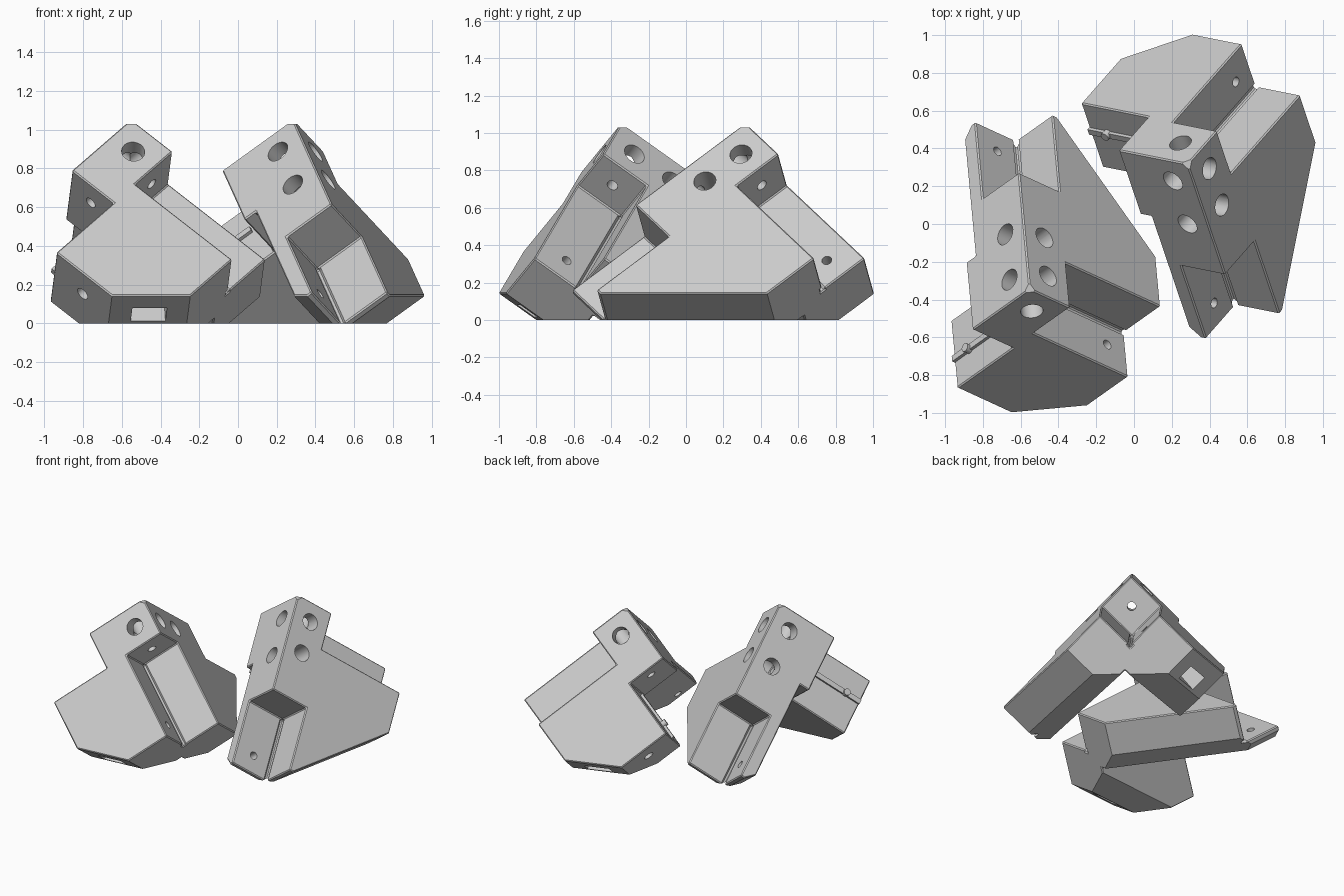
import bpy, bmesh, math
from mathutils import Vector, Matrix

cube = bpy.data.objects.get("Cube")
if cube:
    bpy.data.objects.remove(cube, do_unlink=True)

grey = bpy.data.materials.new("plain grey")
grey.use_nodes = True
tone = (0.6, 0.6, 0.6, 1)
grey.diffuse_color = tone
grey.node_tree.nodes["Principled BSDF"].inputs["Base Color"].default_value = tone

SLOT, BIG = 0.29, 2.5       # bar slot size, oversize for cutters
FOOT, REACH = 1.58, 1.827   # trimmed plate edge, and distance sum at the ground
A_END, B_END, C_END = 1.258, 0.902, 0.965


def add(bm, name):
    bmesh.ops.recalc_face_normals(bm, faces=bm.faces)
    mesh = bpy.data.meshes.new(name)
    bm.to_mesh(mesh)
    bm.free()
    mesh.materials.append(grey)
    obj = bpy.data.objects.new(name, mesh)
    bpy.context.collection.objects.link(obj)
    return obj


def box(lo, hi, name="cutter"):
    bm = bmesh.new()
    bmesh.ops.create_cube(bm, size=1)
    for v in bm.verts:
        v.co = Vector([l + (k + 0.5) * (h - l) for k, l, h in zip(v.co, lo, hi)])
    return add(bm, name)


def plate(outline, axis, start, end, name):
    """Extrude an outline in the two other axes along the given axis."""
    bm = bmesh.new()
    rings = []
    for level in (start, end):
        ring = []
        for p in outline:
            co = list(p)
            co.insert(axis, level)
            ring.append(bm.verts.new(co))
        bm.faces.new(ring)
        rings.append(ring)
    low, high = rings
    for i in range(len(low)):
        bm.faces.new((low[i - 1], low[i], high[i], high[i - 1]))
    return add(bm, name)


def drill(axis, centre, start, end, radius, name="drill_cutter"):
    bm = bmesh.new()
    bmesh.ops.create_cone(bm, cap_ends=True, segments=24, radius1=radius, radius2=radius, depth=end - start)
    if axis == 0:
        bm.transform(Matrix.Rotation(math.pi / 2, 4, 'Y'))
    elif axis == 1:
        bm.transform(Matrix.Rotation(math.pi / 2, 4, 'X'))
    co = list(centre)
    co.insert(axis, (start + end) / 2)
    bm.transform(Matrix.Translation(co))
    return add(bm, name)


def bake(obj):
    graph = bpy.context.evaluated_depsgraph_get()
    mesh = bpy.data.meshes.new_from_object(obj.evaluated_get(graph))
    obj.modifiers.clear()
    obj.data = mesh


def combine(obj, other, operation='DIFFERENCE'):
    mod = obj.modifiers.new("cut", 'BOOLEAN')
    mod.operation, mod.object, mod.solver = operation, other, 'EXACT'
    bake(obj)
    bpy.data.objects.remove(other, do_unlink=True)


def slice_off(obj, total, side):
    """Cut square to the diagonal where the three distances add up to total."""
    bm = bmesh.new()
    bm.from_mesh(obj.data)
    cut = bmesh.ops.bisect_plane(bm, geom=bm.verts[:] + bm.edges[:] + bm.faces[:], dist=1e-5,
                                 plane_co=Vector((1, 1, 1)) * total / 3,
                                 plane_no=Vector((1, 1, 1)).normalized() * side, clear_outer=True)
    rim = [g for g in cut["geom_cut"] if isinstance(g, bmesh.types.BMEdge)]
    bmesh.ops.holes_fill(bm, edges=rim, sides=0)
    bm.to_mesh(obj.data)
    bm.free()


# Two crossing plates meeting at the top corner (local axes run down its edges)
body = plate([(0, 0), (0.458, 0), (0.458, SLOT), (B_END, SLOT), (B_END, FOOT - B_END),
              (FOOT - C_END, C_END), (0, C_END)], 0, 0, 0.44, "corner_bracket_left")
combine(body, plate([(0, 0), (A_END, 0), (A_END, FOOT - A_END), (FOOT - C_END, C_END), (0, C_END)],
                    1, 0, 0.385, "second_plate"), 'UNION')

# Bar slots with relief grooves in their valleys
combine(body, box((-1, -1, SLOT), (SLOT, SLOT, BIG)))
combine(body, box((0.76, -1, -1), (BIG, SLOT, SLOT)))
g = 0.014
combine(body, box((SLOT - g, SLOT - g, SLOT), (SLOT + g, SLOT + g, BIG)))
combine(body, box((0.76, SLOT - g, SLOT - g), (BIG, SLOT + g, SLOT + g)))

# Trimmed corner of the long arm
combine(body, plate([(FOOT - 0.3, 0.3), (FOOT - 0.5, 0.5), (1.6, 0.5), (1.6, 0.3)], 2, -0.1, 0.6, "arm_cutter"))

# Fine chamfer on the edges
bev = body.modifiers.new("edge_chamfer", 'BEVEL')
bev.width, bev.segments, bev.limit_method, bev.angle_limit = 0.008, 1, 'ANGLE', math.radians(50)
bake(body)

# Counterbored screw holes: axis, centre, screw end, counterbore depth
mid = 0.145
for axis, centre, end, depth in ((0, (mid, mid), 0.9, 0.15), (1, (mid, mid), 0.6, 0.15),
                                 (2, (mid, mid), 0.4, 0.15), (1, (0.395, mid), 0.45, 0.2),
                                 (2, (0.44, mid), 0.35, 0.2)):
    combine(body, drill(axis, centre, -0.1, depth, 0.06))
    combine(body, drill(axis, centre, 0.05, end, 0.03))

# Slotted pocket in the underside of the wide plate
mouth = Vector((FOOT / 2 - 0.032, FOOT / 2 + 0.032))
along = Vector((-1, 1)).normalized() * 0.09
inward = Vector((-1, -1)).normalized()
combine(body, plate([mouth - along - inward * 0.05, mouth + along - inward * 0.05,
                     mouth + along + inward * 0.2, mouth - along + inward * 0.2],
                    0, 0.11, 0.225, "pocket_cutter"))

# Plain screw holes in the slot walls and the end face
combine(body, drill(1, (0.155, 0.83), 0.2, 0.65, 0.027))
combine(body, drill(1, (1.126, mid), 0.2, 0.5, 0.027))
combine(body, drill(1, (0.17, 0.49), 0.75, 1.0, 0.035))

# Blunt tip and flat foot
slice_off(body, 0.043, -1)
slice_off(body, REACH, 1)

# Guide rail with a small knob on the open slot wall
rail = box((0.165, 0.52, 0.272), (0.2, 0.9, SLOT + 0.01), "guide_rail_left")
knob = drill(2, (0.18, 0.78), 0.255, SLOT, 0.024, "rail_knob_left")


def place(obj, angles, origin):
    flat = math.sqrt(2 / 3)
    cols = [Vector((math.cos(math.radians(t)) * flat, math.sin(math.radians(t)) * flat,
                    -1 / math.sqrt(3))) for t in angles]
    m = Matrix(cols).transposed()
    flip = m.determinant() < 0
    m = m.to_4x4()
    m.translation = origin
    obj.data.transform(m)
    if flip:
        obj.data.flip_normals()
    obj.data.update()


# Left piece and its mirrored partner, each standing on its diagonal
bpy.ops.object.select_all(action='DESELECT')
for obj in (body, rail, knob):
    twin = bpy.data.objects.new(obj.name.replace("left", "right"), obj.data.copy())
    bpy.context.collection.objects.link(twin)
    place(obj, (95.3, 215.3, 335.3), (-0.552, -0.344, 1.055))
    place(twin, (288.7, 168.7, 48.7), (0.284, 0.317, 1.055))
    for o in (obj, twin):
        o.select_set(True)
        bpy.context.view_layer.objects.active = o
bpy.ops.object.shade_smooth_by_angle(angle=math.radians(16))
